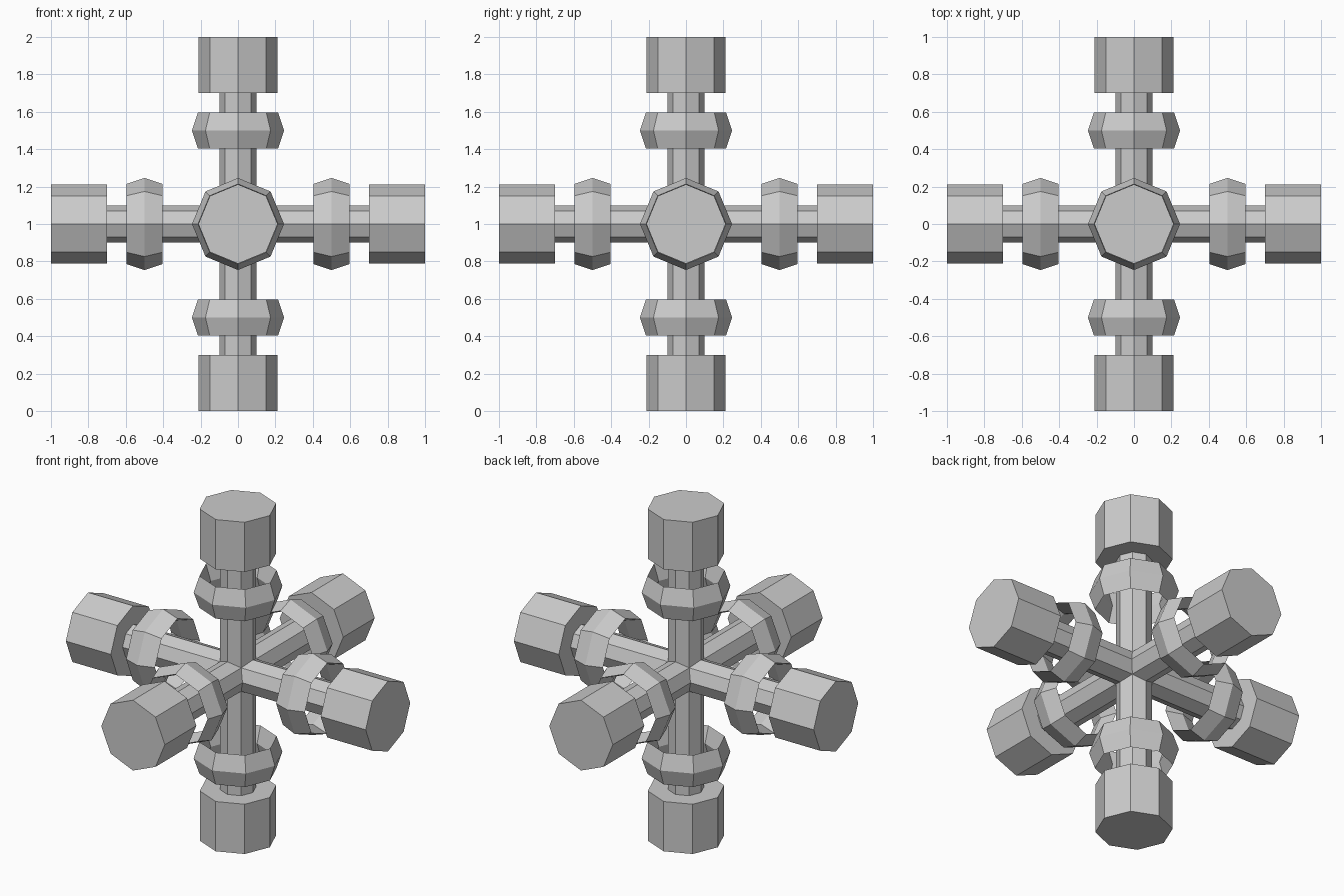
import bpy
from math import pi
from mathutils import Vector

if "Cube" in bpy.data.objects:
    bpy.data.objects.remove(bpy.data.objects["Cube"])

CENTRE = Vector((0, 0, 1))
SIDES = 8

# axis name, unit direction, rotation that turns local z onto that axis
AXES = [
    ("x", Vector((1, 0, 0)), (0, pi / 2, 0)),
    ("y", Vector((0, 1, 0)), (-pi / 2, 0, 0)),
    ("z", Vector((0, 0, 1)), (0, 0, 0)),
]


def prism(name, radius, depth, loc, rot):
    bpy.ops.mesh.primitive_cylinder_add(
        vertices=SIDES, radius=radius, depth=depth, location=loc, rotation=rot)
    bpy.context.object.name = name


def collar(name, loc, rot):
    # thin ring with a diamond section, stretched along its axis
    bpy.ops.mesh.primitive_torus_add(
        major_segments=SIDES, minor_segments=4, major_radius=0.214,
        minor_radius=0.032, location=loc, rotation=rot)
    ob = bpy.context.object
    ob.name = name
    ob.scale = (1, 1, 3)


for axis, direction, rot in AXES:
    # rod through the centre, ending inside the two end caps
    prism(f"rod_{axis}", 0.1, 1.96, CENTRE, rot)
    for side, sign in (("plus", 1), ("minus", -1)):
        # loose collar and end cap on each arm
        collar(f"collar_{axis}_{side}", CENTRE + direction * sign * 0.5, rot)
        prism(f"end_cap_{axis}_{side}", 0.212, 0.3,
              CENTRE + direction * sign * 0.85, rot)
